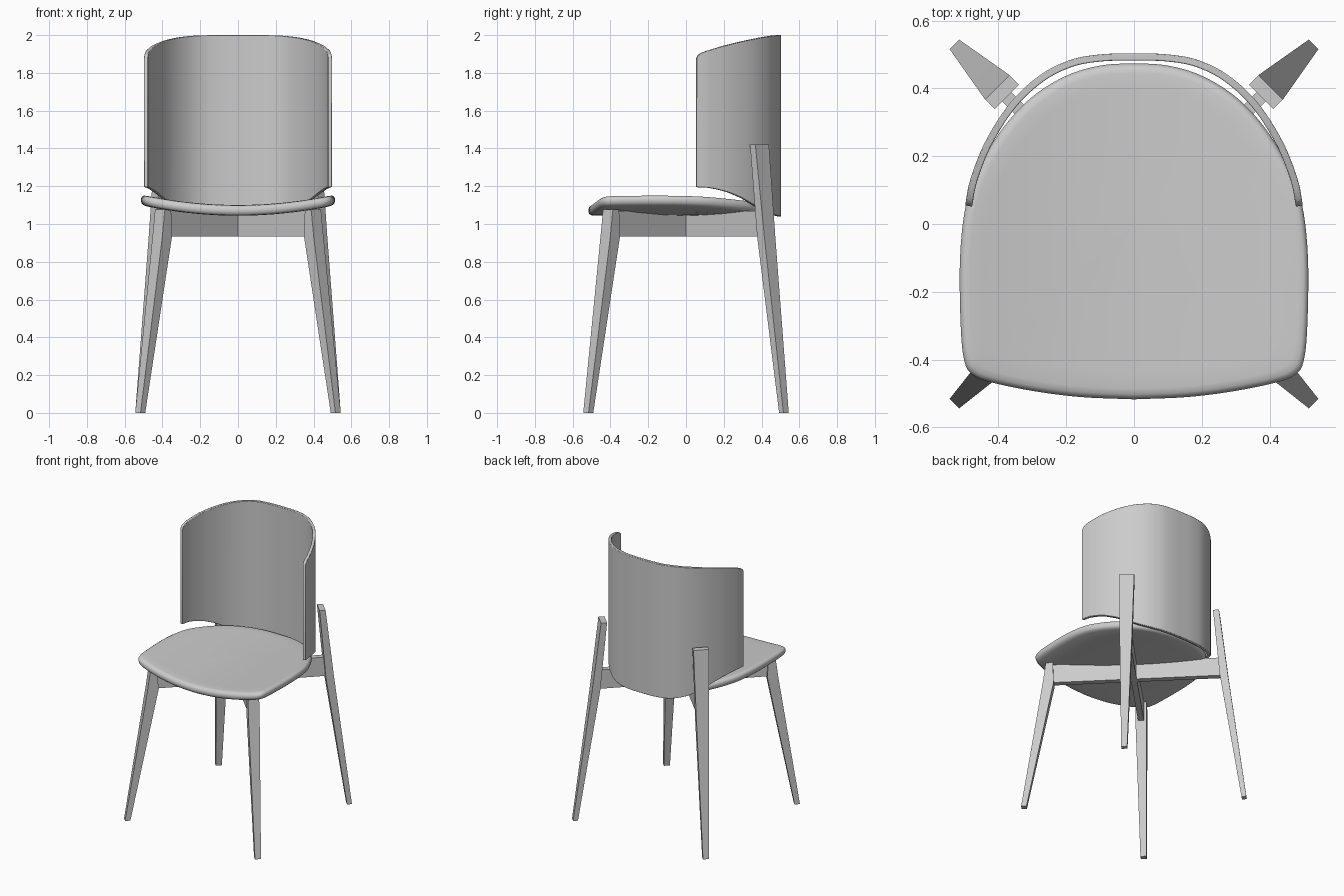
import bpy, bmesh, math
from mathutils import Vector

if "Cube" in bpy.data.objects:
    bpy.data.objects.remove(bpy.data.objects["Cube"])


def add_object(name, verts, faces, smooth=None):
    mesh = bpy.data.meshes.new(name)
    bm = bmesh.new()
    vs = [bm.verts.new(v) for v in verts]
    for f in faces:
        bm.faces.new([vs[i] for i in f])
    bmesh.ops.recalc_face_normals(bm, faces=bm.faces)
    bm.to_mesh(mesh)
    bm.free()
    ob = bpy.data.objects.new(name, mesh)
    bpy.context.collection.objects.link(ob)
    if smooth:
        bpy.ops.object.select_all(action='DESELECT')
        ob.select_set(True)
        bpy.context.view_layer.objects.active = ob
        bpy.ops.object.shade_smooth_by_angle(angle=math.radians(smooth))
    return ob


def spline(points, steps):
    """Smooth curve through the points, open ended."""
    p = [Vector(q) for q in points]
    p = [2 * p[0] - p[1]] + p + [2 * p[-1] - p[-2]]
    out = []
    for i in range(1, len(p) - 2):
        a, b, c, d = p[i - 1:i + 3]
        for k in range(steps):
            t = k / steps
            out.append(0.5 * (2 * b + (c - a) * t + (2 * a - 5 * b + 4 * c - d) * t ** 2
                              + (3 * b - a - 3 * c + d) * t ** 3))
    return out + [p[-2]]


def mirrored(half):
    """Extend a half curve that ends on x = 0 to its mirror image."""
    return half + [(-x, y) for x, y in half[-2::-1]]


def interp(table, v):
    for (a, za), (b, zb) in zip(table, table[1:]):
        if v <= b:
            return za + (zb - za) * max(0, (v - a) / (b - a))
    return table[-1][1]


def loft(rings):
    """Vertices and faces of closed rings with capped ends."""
    n = len(rings[0])
    verts = [v for r in rings for v in r]
    faces = [(j * n + i, j * n + (i + 1) % n, (j + 1) * n + (i + 1) % n, (j + 1) * n + i)
             for j in range(len(rings) - 1) for i in range(n)]
    faces += [tuple(range(n)), tuple(range((len(rings) - 1) * n, len(rings) * n))]
    return verts, faces


# Seat: rounded outline, dished across x, with a rounded rim
half = [(0, -0.517), (0.16, -0.51), (0.3, -0.492), (0.42, -0.467), (0.475, -0.445),
        (0.5, -0.405), (0.511, -0.3), (0.513, -0.1), (0.495, 0.06), (0.455, 0.17),
        (0.385, 0.285), (0.3, 0.375), (0.2, 0.437), (0.1, 0.467), (0, 0.473)]
outline = spline(mirrored(half), 5)[:-1]
rim = [(0.02, 0), (0.25, 0), (0.5, 0), (0.7, 0), (0.85, 0), (0.94, 0), (0.972, -0.003),
       (0.99, -0.01), (1, -0.022), (1, -0.034), (0.992, -0.046), (0.975, -0.053),
       (0.94, -0.056), (0.8, -0.056), (0.6, -0.056), (0.3, -0.056), (0.02, -0.056)]
rings = [[(p.x * s, p.y * s, 1.1 + 0.055 * (p.x * s / 0.51) ** 2 + dz) for p in outline]
         for s, dz in rim]
add_object("seat", *loft(rings), smooth=40)

# Backrest: bent panel whose top and bottom edges follow the depth
half = [(0.498, 0.055), (0.483, 0.13), (0.44, 0.24), (0.367, 0.355), (0.28, 0.437),
        (0.19, 0.483), (0.1, 0.5), (0, 0.503)]
path = spline(mirrored(half), 8)
top = [(0.055, 1.875), (0.06, 1.89), (0.075, 1.902), (0.1, 1.913), (0.2, 1.943),
       (0.3, 1.967), (0.4, 1.987), (0.47, 1.998), (0.503, 2.0)]
low = [(0.055, 1.195), (0.12, 1.192), (0.17, 1.183), (0.23, 1.167), (0.3, 1.137),
       (0.36, 1.102), (0.42, 1.068), (0.47, 1.048), (0.503, 1.04)]
inner = []
for i, p in enumerate(path):
    t = (path[min(i + 1, len(path) - 1)] - path[max(i - 1, 0)]).normalized()
    q = p + Vector((-t.y, t.x)) * 0.021
    inner.append(q)
rings = [[(p.x, p.y, interp(low, p.y)), (p.x, p.y, interp(top, p.y)),
          (q.x, q.y, interp(top, p.y)), (q.x, q.y, interp(low, p.y))]
         for p, q in zip(path, inner)]
back = add_object("backrest", *loft(rings), smooth=35)
bev = back.modifiers.new("soft_edges", 'BEVEL')
bev.width, bev.segments, bev.angle_limit = 0.003, 2, math.radians(50)

# Legs: tapered, turned 45 degrees; rows are height, outer, inner, half width
front_rows = [(0, 0.53, 0.505, 0.014), (0.93, 0.427, 0.376, 0.026), (1.078, 0.413, 0.38, 0.026)]
back_rows = [(0, 0.53, 0.507, 0.014), (0.93, 0.444, 0.406, 0.029), (1.42, 0.403, 0.375, 0.036)]
for label, rows, sy in (("front", front_rows, -1), ("back", back_rows, 1)):
    for side, sx in (("left", -1), ("right", 1)):
        rings = [[(sx * (o + w), sy * (o - w), z), (sx * (o - w), sy * (o + w), z),
                  (sx * (i - w), sy * (i + w), z), (sx * (i + w), sy * (i - w), z)]
                 for z, o, i, w in rows]
        add_object(f"{label}_leg_{side}", *loft(rings))

# Crossed beams under the seat, joining opposite legs
for name, sx in (("beam_a", 1), ("beam_b", -1)):
    w = 0.014
    rings = [[(sx * (s + w), s - w, 0.935), (sx * (s - w), s + w, 0.935),
              (sx * (s - w), s + w, 1.07), (sx * (s + w), s - w, 1.07)]
             for s in (-0.39, 0.42)]
    add_object(name, *loft(rings))
